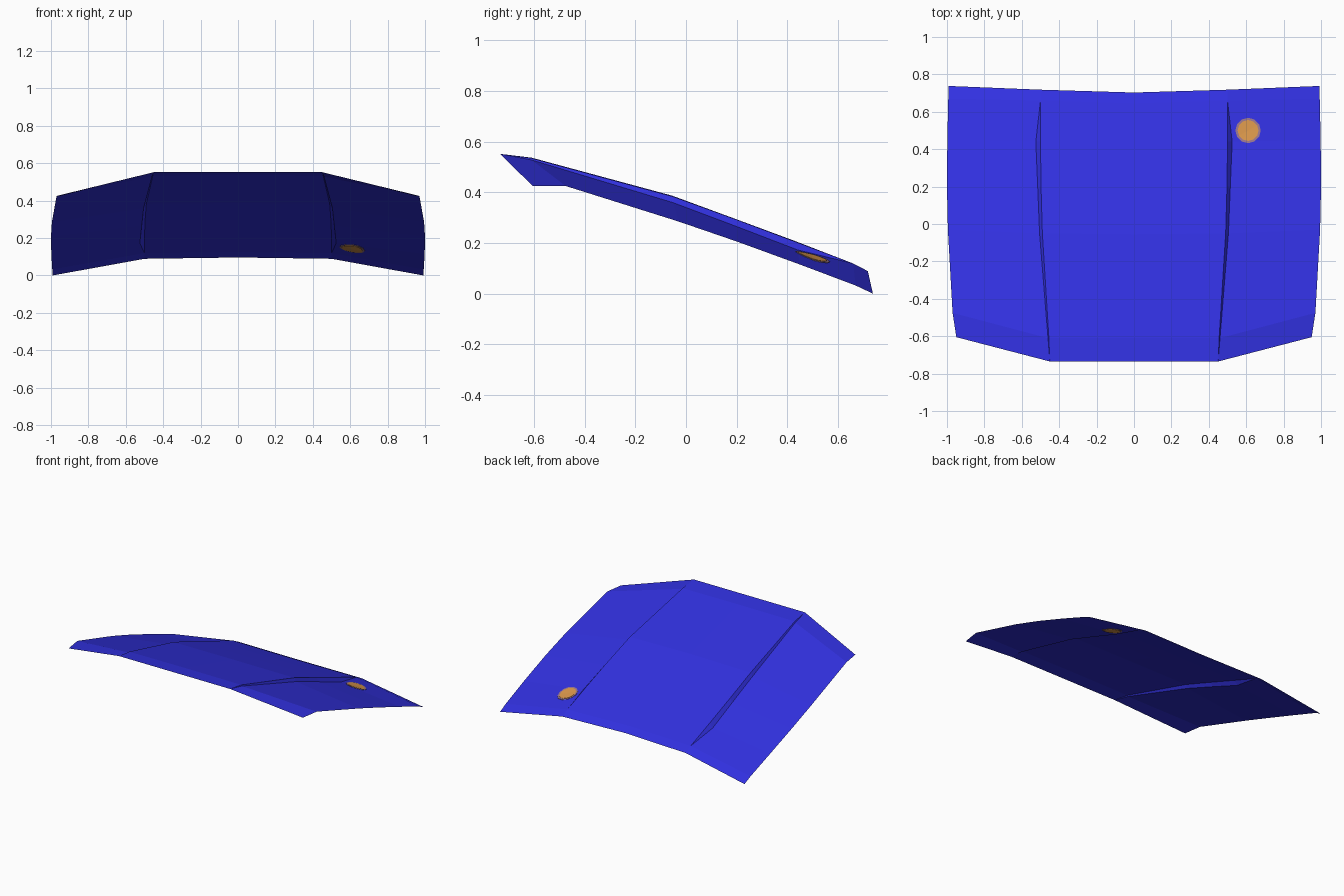
import bpy, bmesh, math
from mathutils import Vector

if "Cube" in bpy.data.objects:
    bpy.data.objects.remove(bpy.data.objects["Cube"])


def material(name, rgb):
    m = bpy.data.materials.new(name)
    m.diffuse_color = (*rgb, 1)
    m.use_nodes = True
    m.node_tree.nodes["Principled BSDF"].inputs["Base Color"].default_value = m.diffuse_color
    return m


BLUE = material("blue paint", (0.031, 0.030, 0.74))
ORANGE = material("orange", (0.70, 0.31, 0.07))
MAUVE = material("mauve rim", (0.32, 0.18, 0.27))


def add_object(name, bm, mat):
    mesh = bpy.data.meshes.new(name)
    bm.to_mesh(mesh)
    bm.free()
    mesh.materials.append(mat)
    ob = bpy.data.objects.new(name, mesh)
    bpy.context.collection.objects.link(ob)
    return ob


# Half cross-sections, front to back:
# centre line (y, z), raised panel edge, foot of the step, outer edge
sections = [
    [(0, -.735, .552), (.45, -.735, .552), (.45, -.735, .552), (.950, -.605, .425)],
    [(0, -.61, .537), (.455, -.61, .535), (.460, -.61, .528), (.970, -.475, .425)],
    [(0, -.055, .387), (.49, -.05, .383), (.505, -.05, .359), (.995, -.03, .285)],
    [(0, .19, .297), (.497, .20, .292), (.515, .20, .265), (1.00, .20, .206)],
    [(0, .43, .208), (.50, .44, .202), (.525, .44, .173), (.998, .45, .115)],
    [(0, .645, .125), (.50, .66, .119), (.50, .66, .119), (.993, .67, .032)],
    [(0, .703, .096), (.50, .718, .089), (.50, .718, .089), (.991, .738, 0)],
]

# Bonnet: single sheet, mirrored about the centre line
bm = bmesh.new()
grid = [[bm.verts.new(p) for p in row] for row in sections]
for a, b in zip(grid, grid[1:]):
    for i in range(3):
        bm.faces.new((a[i], a[i + 1], b[i + 1], b[i]))
bmesh.ops.remove_doubles(bm, verts=bm.verts, dist=0.0005)
geom = bm.verts[:] + bm.edges[:] + bm.faces[:]
bmesh.ops.mirror(bm, geom=geom, axis='X', merge_dist=0.0005)
bmesh.ops.recalc_face_normals(bm, faces=bm.faces)
if sum(f.normal.z for f in bm.faces) < 0:
    bmesh.ops.reverse_faces(bm, faces=bm.faces)
bonnet = add_object("bonnet_panel", bm, BLUE)
bpy.context.view_layer.update()


# Round badge plates that follow the panel, visible from both sides
def badge(name, radius, half, mat, sides=12):
    bm = bmesh.new()
    pts = [(.61 + radius * math.cos(2 * math.pi * k / sides),
            .50 + radius * math.sin(2 * math.pi * k / sides)) for k in range(sides)]
    pts.append((.61, .50))
    layers = []
    for off in (half, -half):
        layer = []
        for x, y in pts:
            hit = bonnet.ray_cast(Vector((x, y, 2)), Vector((0, 0, -1)))[1]
            layer.append(bm.verts.new((x, y, hit.z + off)))
        layers.append(layer)
    up, low = layers
    for k in range(sides):
        n = (k + 1) % sides
        bm.faces.new((up[-1], up[k], up[n]))
        bm.faces.new((low[-1], low[n], low[k]))
        bm.faces.new((up[k], low[k], low[n], up[n]))
    add_object(name, bm, mat)


badge("badge_rim", .068, .002, MAUVE)
badge("badge_centre", .056, .0035, ORANGE)
